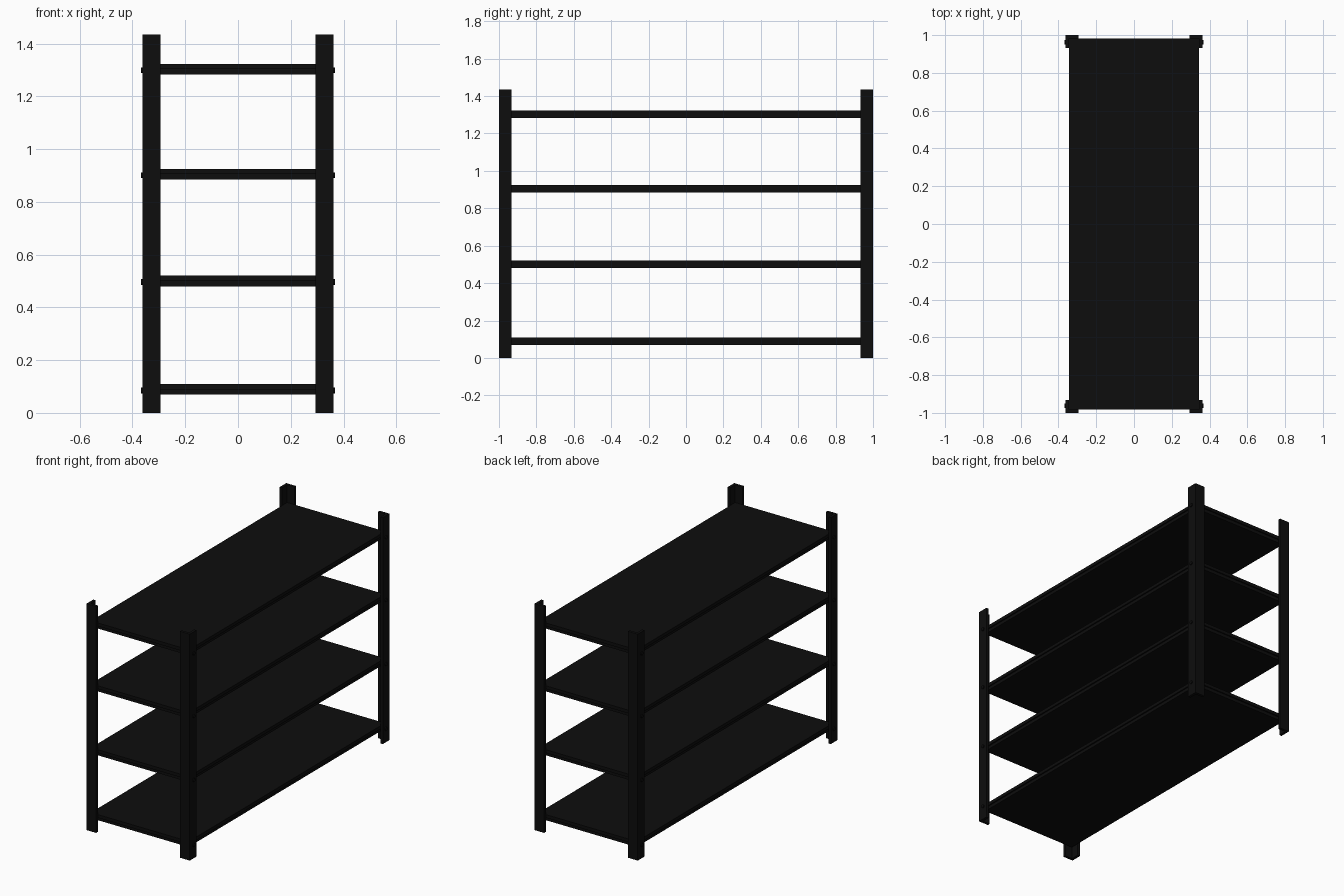
import bpy
import bmesh
import math
from mathutils import Matrix

cube = bpy.data.objects.get("Cube")
if cube:
    bpy.data.objects.remove(cube, do_unlink=True)

HALF_X, HALF_Y, HEIGHT = 0.362, 1.0, 1.434
FLANGE, SHEET = 0.068, 0.017
SHELF_X, SHELF_Y, SHELF_T = 0.343, 0.982, 0.04
SHELF_LEVELS = {"bottom": 0.089, "lower": 0.5, "upper": 0.905, "top": 1.303}

black = bpy.data.materials.new("black_metal")
black.use_nodes = True
black.diffuse_color = (0.004, 0.004, 0.004, 1)
black.node_tree.nodes["Principled BSDF"].inputs["Base Color"].default_value = black.diffuse_color


def finish(bm, name):
    """Turn a bmesh into a named, coloured object."""
    bmesh.ops.recalc_face_normals(bm, faces=bm.faces)
    mesh = bpy.data.meshes.new(name)
    bm.to_mesh(mesh)
    bm.free()
    mesh.materials.append(black)
    obj = bpy.data.objects.new(name, mesh)
    bpy.context.collection.objects.link(obj)
    return obj


def add_box(bm, half_x, half_y, z0, z1):
    size = Matrix.Diagonal((2 * half_x, 2 * half_y, z1 - z0, 1))
    place = Matrix.Translation((0, 0, (z0 + z1) / 2))
    bmesh.ops.create_cube(bm, size=1, matrix=place @ size)


def angle_post(name, sx, sy):
    """L-section upright with its corner facing outwards."""
    profile = [(0, 0), (FLANGE, 0), (FLANGE, SHEET),
               (SHEET, SHEET), (SHEET, FLANGE), (0, FLANGE)]
    bm = bmesh.new()
    face = bm.faces.new([bm.verts.new((sx * (HALF_X - u), sy * (HALF_Y - v), 0))
                         for u, v in profile])
    top = bmesh.ops.extrude_face_region(bm, geom=[face])["geom"]
    verts = [v for v in top if isinstance(v, bmesh.types.BMVert)]
    bmesh.ops.translate(bm, verts=verts, vec=(0, 0, HEIGHT))
    finish(bm, name)


def bolts(name, sx, sy):
    """One bolt head per shelf on the outer side of a post."""
    bm = bmesh.new()
    for z in SHELF_LEVELS.values():
        place = Matrix.Translation((sx * HALF_X, sy * 0.962, z - 0.004))
        turn = Matrix.Rotation(math.pi / 2, 4, "Y")
        bmesh.ops.create_cone(bm, cap_ends=True, segments=12, radius1=0.011,
                              radius2=0.011, depth=0.012, matrix=place @ turn)
    finish(bm, name)


# Corner posts with their bolts
for sx, side in ((1, "left"), (-1, "right")):
    for sy, end in ((-1, "front"), (1, "back")):
        angle_post(f"{end}_{side}_post", sx, sy)
        bolts(f"{end}_{side}_bolts", sx, sy)

# Shelves: a board over a slightly recessed lower frame
for level, z in SHELF_LEVELS.items():
    bm = bmesh.new()
    add_box(bm, SHELF_X, SHELF_Y, z, z + SHELF_T / 2)
    finish(bm, f"{level}_shelf_board")
    bm = bmesh.new()
    add_box(bm, SHELF_X - 0.008, SHELF_Y - 0.008, z - SHELF_T / 2, z)
    finish(bm, f"{level}_shelf_frame")
